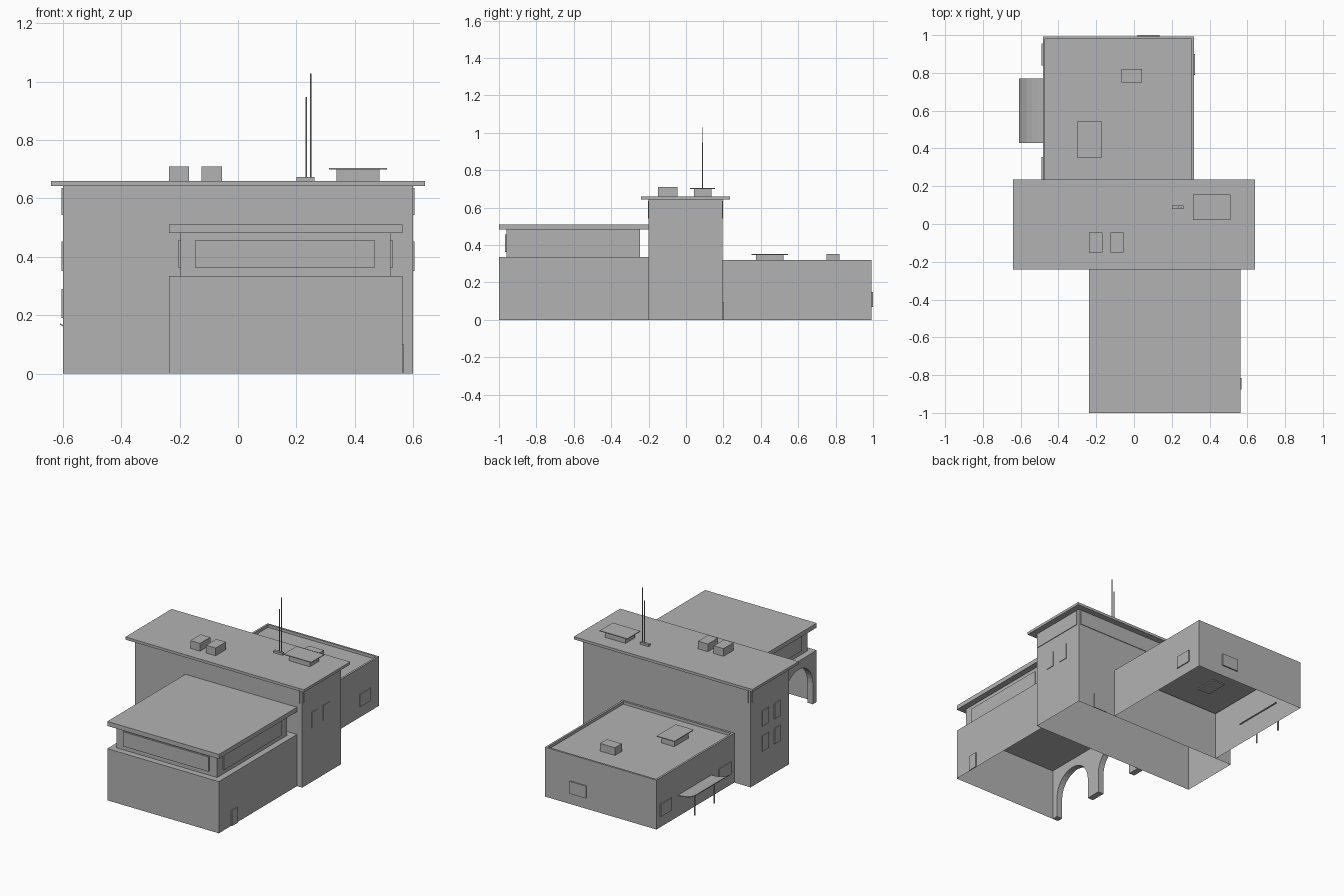
import bpy, bmesh, math
from mathutils import Vector

cube = bpy.data.objects.get("Cube")
if cube:
    bpy.data.objects.remove(cube, do_unlink=True)

grey = bpy.data.materials.new("plain grey")
grey.use_nodes = True
COLOUR = (0.45, 0.45, 0.45, 1)
grey.diffuse_color = COLOUR
grey.node_tree.nodes["Principled BSDF"].inputs["Base Color"].default_value = COLOUR


def finish(name, bm):
    mesh = bpy.data.meshes.new(name)
    bm.to_mesh(mesh)
    bm.free()
    mesh.materials.append(grey)
    obj = bpy.data.objects.new(name, mesh)
    bpy.context.collection.objects.link(obj)
    return obj


def box_bm(x, y, z):
    bm = bmesh.new()
    bmesh.ops.create_cube(bm, size=1)
    for v in bm.verts:
        v.co = Vector(r[0] if c < 0 else r[1] for c, r in zip(v.co, (x, y, z)))
    return bm


def facing(bm, direction):
    bm.normal_update()
    d = Vector(direction)
    return [f for f in bm.faces if f.normal.dot(d) > 0.9]


def box(name, x, y, z, open_sides=()):
    bm = box_bm(x, y, z)
    for d in open_sides:
        bmesh.ops.delete(bm, geom=facing(bm, d), context="FACES")
    return finish(name, bm)


def extrude_profile(name, points, move):
    bm = bmesh.new()
    face = bm.faces.new([bm.verts.new(p) for p in points])
    new = bmesh.ops.extrude_face_region(bm, geom=[face], use_keep_orig=True)["geom"]
    bmesh.ops.translate(bm, vec=move, verts=[g for g in new if isinstance(g, bmesh.types.BMVert)])
    bmesh.ops.recalc_face_normals(bm, faces=bm.faces)
    return finish(name, bm)


def rod(name, x, y, z0, z1, radius):
    bm = bmesh.new()
    bmesh.ops.create_cone(bm, segments=8, cap_ends=True, radius1=radius, radius2=radius, depth=z1 - z0)
    bmesh.ops.translate(bm, vec=(x, y, (z0 + z1) / 2), verts=bm.verts)
    return finish(name, bm)


def side_plate(name, wall, sign, y, z, t=0.006):
    box(name, sorted((wall, wall + sign * t)), y, z)


DOWN = (0, 0, -1)

# Tower: open-bottomed shell with an overhanging roof
box("tower_walls", (-0.6, 0.6), (-0.2, 0.195), (0, 0.643), [DOWN])
box("tower_roof", (-0.64, 0.64), (-0.24, 0.235), (0.643, 0.66))

# Shallow bands below the tower roof
BAND = (0.543, 0.635)
for sign, side in ((1, "left"), (-1, "right")):
    side_plate("tower_band_" + side, sign * 0.6, sign, (-0.185, 0.18), BAND, 0.004)
box("tower_band_front", (-0.585, 0.585), (-0.204, -0.2), BAND)
box("tower_band_back", (-0.585, 0.585), (0.195, 0.199), BAND)

# Tower windows and back door
for y in ((-0.105, -0.045), (0.015, 0.08)):
    side_plate("tower_window_left", 0.6, 1, y, (0.352, 0.452), 0.004)
    for z in ((0.19, 0.29), (0.352, 0.452)):
        side_plate("tower_window_right", -0.6, -1, y, z, 0.005)
box("tower_back_door", (0.38, 0.48), (0.195, 0.2), (0, 0.095))

# Front wing: shell with an arcade along its right side
X0, X1 = -0.237, 0.563
box("front_wing_walls", (X0, X1), (-1, -0.2), (0, 0.335), [DOWN, (-1, 0, 0)])
outline = [(X0, -1, 0)]
RADIUS, SPRING, STEPS = 0.145, 0.135, 16
for centre in (-0.815, -0.425):
    outline.append((X0, centre - RADIUS, 0))
    for i in range(STEPS + 1):
        a = math.pi * (1 - i / STEPS)
        outline.append((X0, centre + RADIUS * math.cos(a), SPRING + RADIUS * math.sin(a)))
    outline.append((X0, centre + RADIUS, 0))
outline += [(X0, -0.2, 0), (X0, -0.2, 0.335), (X0, -1, 0.335)]
extrude_profile("front_wing_arcade", outline, (0.04, 0, 0))
side_plate("front_wing_door", X1, 1, (-0.875, -0.815), (0, 0.1))

# Upper room on the front wing, with its roof and windows
box("upper_room", (-0.197, 0.523), (-0.96, -0.245), (0.335, 0.482))
box("upper_room_roof", (X0, X1), (-1, -0.2), (0.482, 0.511))
box("upper_room_front_window", (-0.145, 0.467), (-0.969, -0.96), (0.362, 0.457))
for wall, sign, side in ((0.523, 1, "left"), (-0.197, -1, "right")):
    side_plate("upper_room_window_" + side, wall, sign, (-0.9, -0.305), (0.362, 0.457))

# Back wing: open-bottomed shell with a low parapet
bm = box_bm((-0.483, 0.317), (0.195, 0.992), (0, 0.32))
bmesh.ops.delete(bm, geom=facing(bm, DOWN), context="FACES")
top = facing(bm, (0, 0, 1))
bmesh.ops.inset_region(bm, faces=top, thickness=0.018)
floor = bmesh.ops.extrude_face_region(bm, geom=top)["geom"]
bmesh.ops.delete(bm, geom=top, context="FACES")
bmesh.ops.translate(bm, vec=(0, 0, -0.018), verts=[g for g in floor if isinstance(g, bmesh.types.BMVert)])
finish("back_wing_walls", bm)

# Back wing windows
WIN = (0.07, 0.15)
side_plate("back_wing_window_left", 0.317, 1, (0.79, 0.9), WIN)
for y in ((0.84, 0.955), (0.235, 0.355)):
    side_plate("back_wing_window_right", -0.483, -1, y, WIN)
box("back_wing_back_window", (0.018, 0.135), (0.992, 1.0), WIN)

# Curved awning on two posts
curve = [(-0.475, 0.138), (-0.51, 0.14), (-0.54, 0.144), (-0.57, 0.152), (-0.592, 0.162), (-0.61, 0.173)]
section = [(x, 0.43, z) for x, z in curve] + [(x, 0.43, z - 0.005) for x, z in reversed(curve)]
extrude_profile("awning", section, (0, 0.34, 0))
for y in (0.5, 0.7):
    rod("awning_post", -0.552, y, 0, 0.144, 0.005)

# Roof equipment
for x in (-0.237, -0.125):
    box("tower_roof_unit", (x, x + 0.07), (-0.15, -0.045), (0.66, 0.71))
box("tower_vent_body", (0.337, 0.485), (0.042, 0.137), (0.66, 0.699))
box("tower_vent_cap", (0.312, 0.51), (0.022, 0.155), (0.699, 0.704))
box("back_vent_body", (-0.28, -0.19), (0.375, 0.52), (0.295, 0.348))
box("back_vent_cap", (-0.3, -0.172), (0.35, 0.546), (0.348, 0.353))
box("back_roof_unit", (-0.065, 0.042), (0.75, 0.82), (0.3, 0.352))

# Aerials
box("aerial_base", (0.2, 0.262), (0.08, 0.098), (0.66, 0.674))
rod("short_aerial", 0.234, 0.089, 0.67, 0.947, 0.003)
rod("tall_aerial", 0.249, 0.089, 0.67, 1.028, 0.002)
